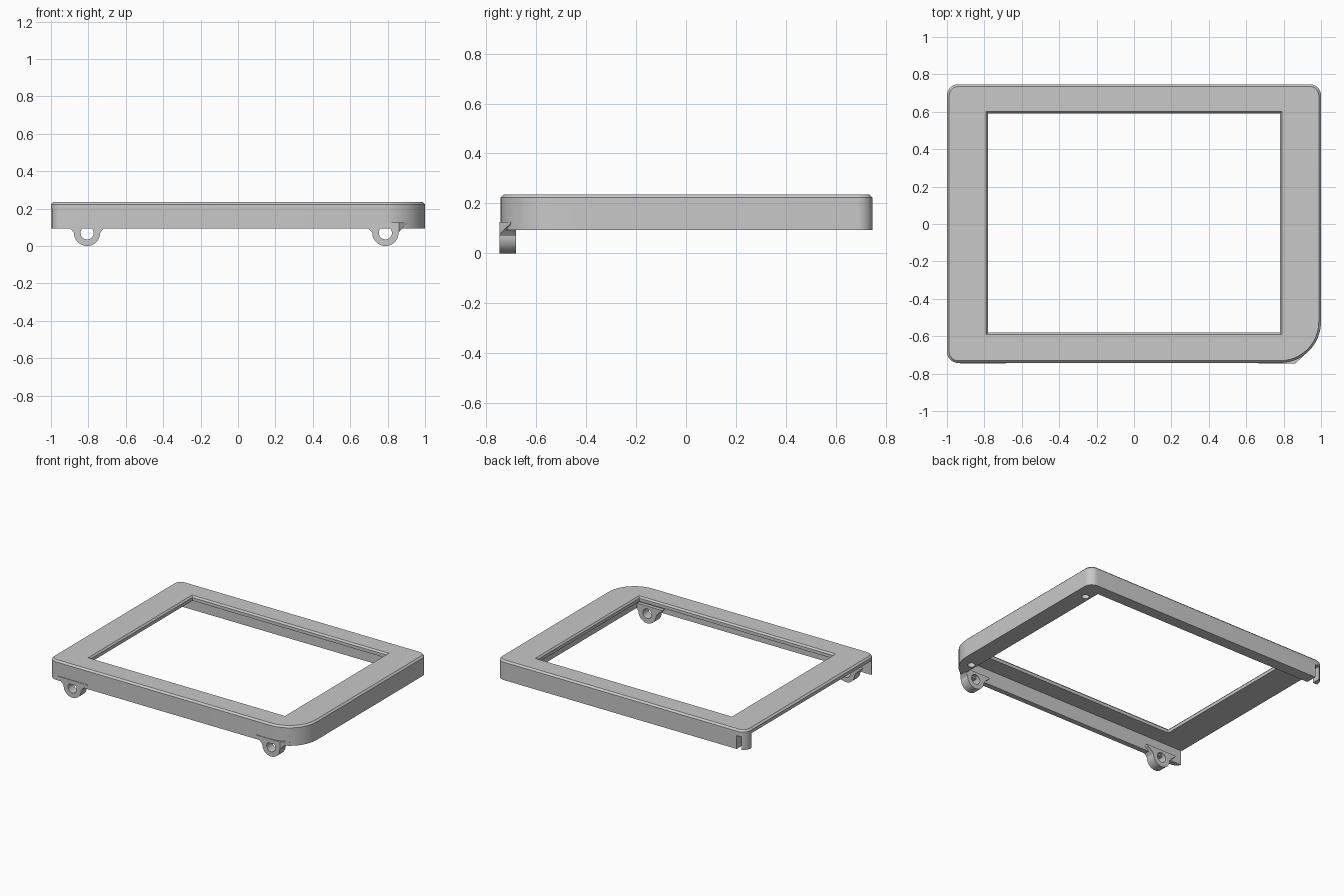
import bpy, bmesh
from math import sin, cos, pi, radians
from mathutils import Vector

cube = bpy.data.objects.get("Cube")
if cube:
    bpy.data.objects.remove(cube, do_unlink=True)

grey = bpy.data.materials.new("plain grey")
grey.use_nodes = True
COLOUR = (0.58, 0.58, 0.58, 1)
grey.diffuse_color = COLOUR
grey.node_tree.nodes["Principled BSDF"].inputs["Base Color"].default_value = COLOUR


def outline(x0, x1, y0, y1, radii, inset=0.0, steps=12):
    """Rounded rectangle; radii run from front -x corner counterclockwise."""
    pts = []
    corners = [(x0, y0, 1, 1), (x1, y0, -1, 1), (x1, y1, -1, -1), (x0, y1, 1, -1)]
    for i, ((x, y, sx, sy), r) in enumerate(zip(corners, radii)):
        centre = Vector((x + sx * r, y + sy * r))
        for k in range(steps + 1):
            a = pi + (i + k / steps) * pi / 2
            pts.append(centre + (r - inset) * Vector((cos(a), sin(a))))
    return pts


def rectangle(x0, x1, y0, y1, grow=0.0):
    return [(x0 - grow, y0 - grow), (x1 + grow, y0 - grow),
            (x1 + grow, y1 + grow), (x0 - grow, y1 + grow)]


def loft(name, layers, along_y=False):
    """Solid through matching outlines, each given with its level."""
    bm = bmesh.new()
    rings = []
    for pts, level in layers:
        rings.append([bm.verts.new((p[0], level, p[1]) if along_y else (p[0], p[1], level))
                      for p in pts])
    n = len(rings[0])
    for low, high in zip(rings, rings[1:]):
        for i in range(n):
            j = (i + 1) % n
            bm.faces.new((low[i], low[j], high[j], high[i]))
    bm.faces.new(rings[0][::-1])
    bm.faces.new(rings[-1])
    bmesh.ops.recalc_face_normals(bm, faces=bm.faces)
    mesh = bpy.data.meshes.new(name)
    bm.to_mesh(mesh)
    bm.free()
    mesh.materials.append(grey)
    obj = bpy.data.objects.new(name, mesh)
    bpy.context.collection.objects.link(obj)
    return obj


def prism(name, pts, z0, z1):
    return loft(name, [(pts, z0), (pts, z1)])


def disc(cx, cy, r, steps=32):
    return [(cx + r * cos(2 * pi * k / steps), cy + r * sin(2 * pi * k / steps))
            for k in range(steps)]


def select(obj):
    bpy.ops.object.select_all(action="DESELECT")
    obj.select_set(True)
    bpy.context.view_layer.objects.active = obj


def cut(obj, cutter):
    cutter.hide_render = True
    mod = obj.modifiers.new("cut", "BOOLEAN")
    mod.operation = "DIFFERENCE"
    mod.solver = "EXACT"
    mod.object = cutter
    select(obj)
    bpy.ops.object.modifier_apply(modifier=mod.name)
    bpy.data.objects.remove(cutter, do_unlink=True)


def smooth(obj):
    select(obj)
    bpy.ops.object.shade_smooth_by_angle(angle=radians(25))


BOTTOM, CEILING, TOP = 0.093, 0.20, 0.235
BEVEL = 0.012
BODY = (-1, 1, -0.743, 0.747, (0.06, 0.22, 0.06, 0.06))

# Bezel shell with a bevelled top rim
bezel = loft("bezel_frame", [
    (outline(*BODY), BOTTOM),
    (outline(*BODY), TOP - BEVEL),
    (outline(*BODY, inset=BEVEL), TOP)])

# Cavity beneath the plate, leaving thick bars at the back and the +x side
cut(bezel, prism("cavity_cutter", rectangle(-0.96, 0.868, -0.705, 0.665), 0, CEILING))
# Open -x side, leaving the back corner post
cut(bezel, prism("side_cutter", rectangle(-1.1, -0.93, -0.705, 0.68), 0, CEILING))
# Small slot in the back wall beside the corner post
cut(bezel, prism("slot_cutter", rectangle(-0.965, -0.93, 0.64, 0.8), 0, CEILING - 0.01))

# Display opening with a bevelled upper edge
OPENING = (-0.78, 0.78, -0.58, 0.592)
cut(bezel, loft("opening_cutter", [
    (rectangle(*OPENING), 0),
    (rectangle(*OPENING), TOP - BEVEL),
    (rectangle(*OPENING, grow=0.02), TOP + 0.02 - BEVEL + 0.004)]))

# Blind screw holes in the thick bar
for x, y in ((0.908, 0.585), (0.905, -0.585)):
    cut(bezel, prism("screw_cutter", disc(x, y, 0.025), 0, 0.18))
smooth(bezel)

# Hinge lugs below the front wall
R = 0.07
FRONT, BACK = -0.747, -0.68
for name, x in (("right_hinge_lug", -0.807), ("left_hinge_lug", 0.788)):
    flank = [(-0.122, 0.125), (-0.118, 0.115), (-0.095, 0.098), (-0.08, 0.083)]
    arc = [(R * cos(a), R + R * sin(a)) for a in (pi + pi * k / 24 for k in range(25))]
    profile = flank + arc + [(-px, pz) for px, pz in reversed(flank)]
    profile = [(x + px, pz) for px, pz in profile]
    lug = loft(name, [(profile, FRONT), (profile, BACK)], along_y=True)
    bore = disc(x, R, 0.035)
    cut(lug, loft("bore_cutter", [(bore, -0.9), (bore, -0.5)], along_y=True))
    if x > 0:
        # Trim the flank that would stand out past the large rounded corner
        cut(lug, prism("corner_cutter", [(0.835, -0.77), (1, -0.77), (1, -0.62)], 0.075, 0.2))
    smooth(lug)
